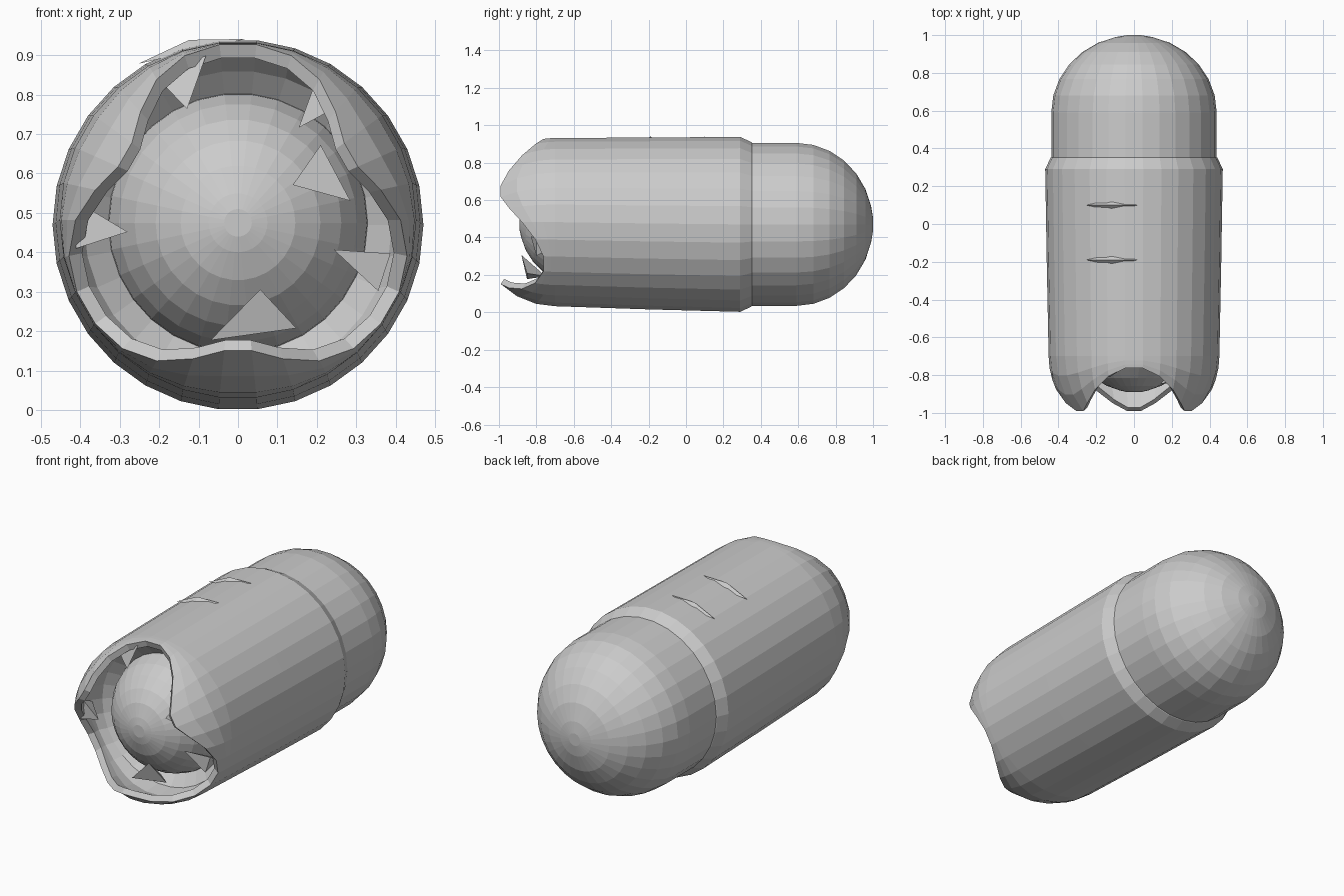
import bpy, bmesh, math
from math import sin, cos, pi, radians, sqrt
from mathutils import Matrix, Vector

if "Cube" in bpy.data.objects:
    bpy.data.objects.remove(bpy.data.objects["Cube"])

SEG = 30
AXIS_Z = 0.47


def point(ang, r, y, z=AXIS_Z):
    return Vector((r * cos(ang), y, z + r * sin(ang)))


def loft(name, rings, close_start=False, close_end=False):
    """Bridge rings; each ring is a function angle -> (radius, y, axis height)."""
    bm = bmesh.new()
    loops = [[bm.verts.new(point(2 * pi * i / SEG, *ring(2 * pi * i / SEG)))
              for i in range(SEG)] for ring in rings]
    for a, b in zip(loops, loops[1:]):
        for i in range(SEG):
            j = (i + 1) % SEG
            bm.faces.new((a[i], a[j], b[j], b[i]))
    if close_start:
        bm.faces.new(loops[0])
    if close_end:
        bm.faces.new(loops[-1])
    return finish(name, bm)


def finish(name, bm):
    bmesh.ops.recalc_face_normals(bm, faces=bm.faces)
    mesh = bpy.data.meshes.new(name)
    bm.to_mesh(mesh)
    bm.free()
    obj = bpy.data.objects.new(name, mesh)
    bpy.context.collection.objects.link(obj)
    return obj


def plain(r, y, z=AXIS_Z):
    return lambda ang: (r, y, z)


# Torn front edge: three lobes and three notches
def edge_y(ang):
    return -0.877 - 0.12 * cos(3 * (ang - radians(30)))


def lip(t, thickness=0.0):
    def ring(ang):
        y = -0.70 + (edge_y(ang) + 0.70) * t
        r = 0.452 * sqrt(1 - ((-y - 0.70) / 0.43) ** 2)
        return r - thickness, y + thickness * 0.3, AXIS_Z + 0.012
    return ring


# Outer sleeve with collar step, torn lip and folded-in inner wall
sleeve = [plain(0.43, 0.36), plain(0.442, 0.35), plain(0.47, 0.29),
          plain(0.462, -0.2, 0.475), plain(0.452, -0.70, 0.482)]
sleeve += [lip(t) for t in (0.35, 0.7, 1.0)]
sleeve += [lip(t, 0.035) for t in (0.97, 0.6, 0.25)]
sleeve += [plain(0.39, -0.66), plain(0.32, -0.60)]
loft("outer_sleeve", sleeve)


# Rounded ends: the exposed rear cap and the core seen inside the opening
def dome(name, radius, start, base, sign, height, z=AXIS_Z, steps=7):
    rings = [plain(radius, start, z)]
    for k in range(steps):
        a = pi / 2 * k / steps
        rings.append(plain(radius * cos(a), base + sign * height * sin(a), z))
    rings.append(plain(0.035, base + sign * height, z))
    loft(name, rings, close_end=True)


dome("rear_cap", 0.438, 0.34, 0.59, 1, 0.41)
dome("inner_core", 0.335, -0.45, -0.55, -1, 0.34, 0.475)

# Torn shards bridging the lip and the core: angle, outer r, inner r, y, width
for ang, r0, r1, y, width in ((110, 0.43, 0.32, -0.78, 0.07),
                              (55, 0.42, 0.29, -0.80, 0.05),
                              (180, 0.41, 0.28, -0.82, 0.06),
                              (28, 0.28, 0.17, -0.82, 0.08),
                              (-18, 0.39, 0.25, -0.80, 0.05),
                              (-82, 0.28, 0.17, -0.85, 0.11)):
    a = radians(ang)
    side = Vector((-sin(a), 0, cos(a))) * width
    bm = bmesh.new()
    base = point(a, r0, y)
    vs = [bm.verts.new(p) for p in (base + side, base - side,
                                    base + Vector((0, 0.1, 0)),
                                    point(a, r1, y - 0.03) + side * 0.3)]
    for f in ((0, 1, 2), (0, 1, 3), (1, 2, 3), (2, 0, 3)):
        bm.faces.new([vs[i] for i in f])
    finish("torn_shard", bm)

# Two shallow creases on top of the sleeve
for y in (0.10, -0.19):
    bm = bmesh.new()
    bmesh.ops.create_cone(bm, segments=4, radius1=1, radius2=0, depth=1, cap_ends=True,
                          matrix=Matrix.Translation((-0.12, y, 0.924))
                          @ Matrix.Rotation(radians(13), 4, 'Y').inverted()
                          @ Matrix.Diagonal((0.14, 0.03, 0.03, 1)))
    finish("top_crease", bm)
